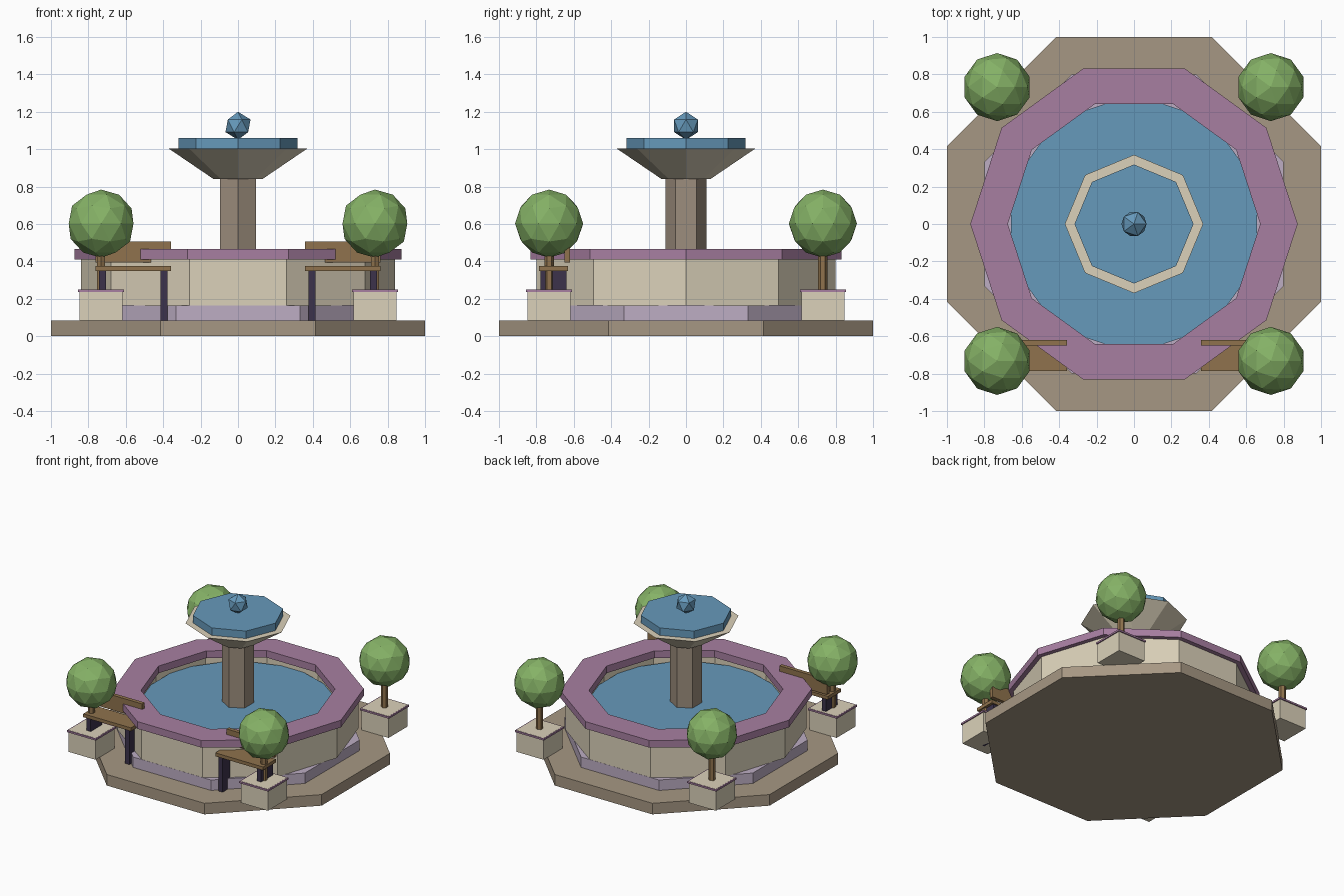
import bpy, bmesh
from math import sin, cos, pi

if "Cube" in bpy.data.objects:
    bpy.data.objects.remove(bpy.data.objects["Cube"])


def material(name, rgb):
    m = bpy.data.materials.new(name)
    m.diffuse_color = [(c / 255) ** 2.2 for c in rgb] + [1]
    m.use_nodes = True
    m.node_tree.nodes["Principled BSDF"].inputs["Base Color"].default_value = m.diffuse_color
    return m


TAN = material("paving", (165, 150, 130))
LILAC = material("lilac_stone", (188, 172, 194))
CREAM = material("cream_stone", (218, 208, 184))
PURPLE = material("purple_stone", (166, 126, 160))
STONE = material("column_stone", (155, 140, 124))
BLUE = material("water", (102, 152, 186))
GREEN = material("leaves", (132, 176, 102))
WOOD = material("wood", (142, 114, 78))
DARK = material("dark_metal", (62, 54, 76))


def finish(bm, name, mat):
    bmesh.ops.recalc_face_normals(bm, faces=bm.faces)
    me = bpy.data.meshes.new(name)
    bm.to_mesh(me)
    bm.free()
    me.materials.append(mat)
    ob = bpy.data.objects.new(name, me)
    bpy.context.collection.objects.link(ob)
    return ob


def lathe(name, mat, sides, profile, turn=0.0, ring=False, at=(0, 0)):
    """Flat-sided turned part from (radius, z) points; ring closes the profile."""
    bm = bmesh.new()
    loops = [[bm.verts.new((at[0] + r * cos(turn + 2 * pi * i / sides),
                            at[1] + r * sin(turn + 2 * pi * i / sides), z))
              for i in range(sides)] for r, z in profile]
    pairs = list(zip(loops, loops[1:]))
    if ring:
        pairs.append((loops[-1], loops[0]))
    else:
        bm.faces.new(loops[0])
        bm.faces.new(loops[-1])
    for a, b in pairs:
        for i in range(sides):
            j = (i + 1) % sides
            bm.faces.new((a[i], a[j], b[j], b[i]))
    return finish(bm, name, mat)


def box(name, mat, x, y, z):
    bm = bmesh.new()
    bmesh.ops.create_cube(bm, size=1)
    for v in bm.verts:
        for k, (lo, hi) in enumerate((x, y, z)):
            v.co[k] = (lo + hi) / 2 + v.co[k] * (hi - lo)
    return finish(bm, name, mat)


def ball(name, mat, centre, radius, level):
    bm = bmesh.new()
    bmesh.ops.create_icosphere(bm, subdivisions=level, radius=radius)
    bmesh.ops.translate(bm, verts=bm.verts, vec=centre)
    return finish(bm, name, mat)


# Octagonal paving and step
flat = pi / 8
lathe("paving_base", TAN, 8, [(1 / cos(flat), 0), (1 / cos(flat), 0.085)], flat)
lathe("lower_step", LILAC, 8, [(0.8 / cos(flat), 0.085), (0.8 / cos(flat), 0.165)], flat)

# Ten-sided pool
lathe("pool_wall", CREAM, 10, [(0.84, 0.165), (0.84, 0.41), (0.695, 0.41), (0.695, 0.165)], ring=True)
lathe("pool_rim", PURPLE, 10, [(0.875, 0.41), (0.875, 0.465), (0.675, 0.465), (0.675, 0.41)], ring=True)
lathe("pool_water", BLUE, 10, [(0.692, 0.32), (0.692, 0.37)], pi / 10)

# Column, upper bowl and finial
lathe("column", STONE, 6, [(0.11, 0.165), (0.11, 0.845)], pi / 2)
lathe("upper_bowl", CREAM, 8, [(0.13, 0.84), (0.37, 1.003)])
lathe("bowl_water", BLUE, 8, [(0.318, 1.0), (0.318, 1.06)])
ball("finial", BLUE, (0, 0, 1.125), 0.075, 1)

# Planters with trees at the four corners
C = 0.732
for sx in (-1, 1):
    for sy in (-1, 1):
        x, y = sx * C, sy * C
        box("planter", CREAM, (x - .115, x + .115), (y - .115, y + .115), (.085, .251))
        box("planter_rim", PURPLE, (x - .123, x + .123), (y - .123, y + .123), (.237, .25))
        lathe("tree_trunk", WOOD, 6, [(0.025, 0.24), (0.025, 0.46)], pi / 2, at=(x, y))
        ball("tree_crown", GREEN, (x, y, 0.602), 0.182, 2)

# Two benches at the front
for s in (-1, 1):
    def span(a, b):
        return sorted((s * a, s * b))
    box("bench_seat", WOOD, span(.358, .763), (-.787, -.63), (.35, .376))
    box("bench_back", WOOD, span(.358, .763), (-.65, -.62), (.393, .507))
    for a in (.378, .706):
        box("bench_leg", DARK, span(a, a + .036), (-.778, -.638), (.085, .352))
